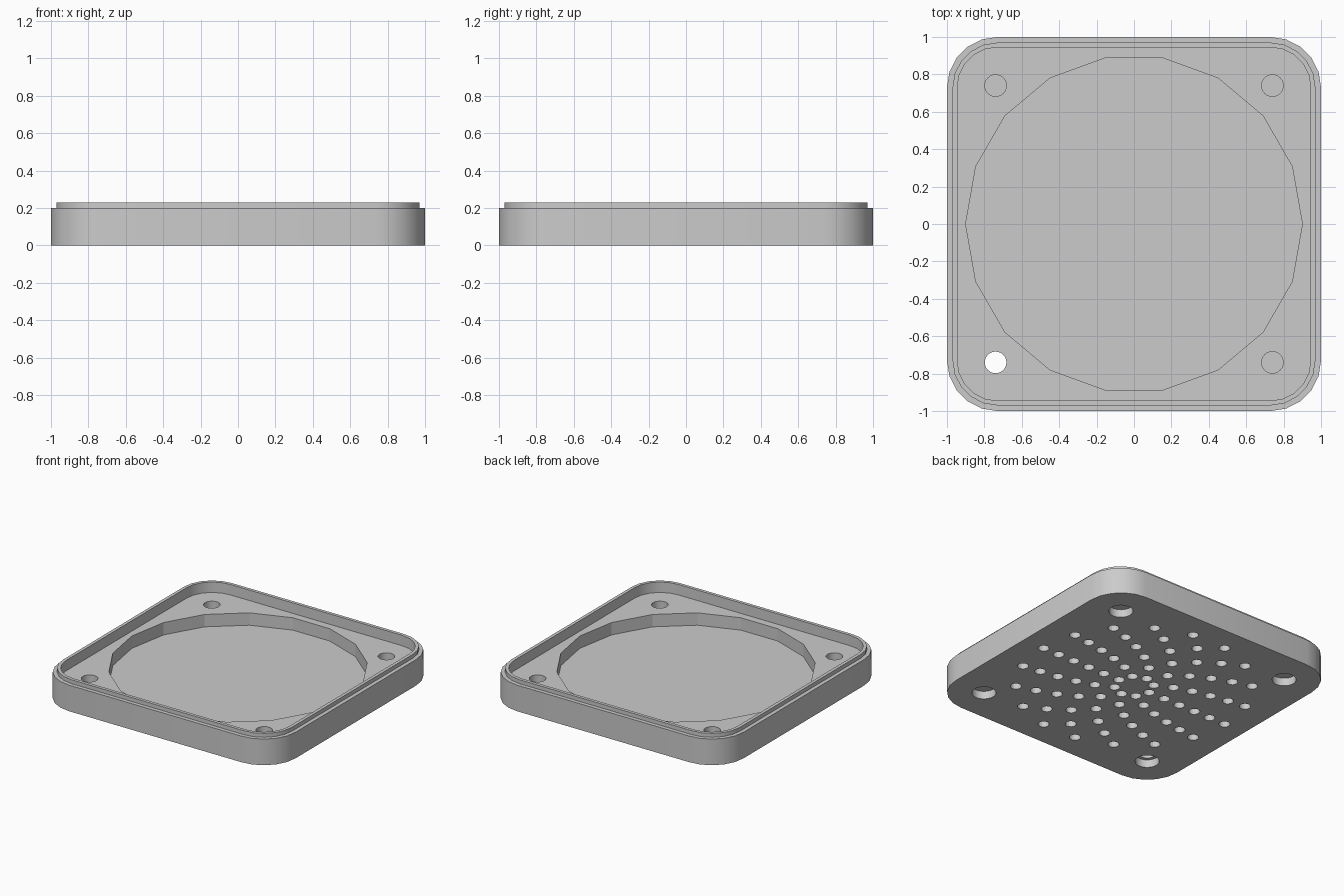
import bpy, bmesh, math
from mathutils import Matrix

default = bpy.data.objects.get("Cube")
if default:
    bpy.data.objects.remove(default, do_unlink=True)

# Single plain grey plastic
grey = bpy.data.materials.new("plain_grey")
grey.use_nodes = True
grey.diffuse_color = (0.6, 0.6, 0.6, 1)
grey.node_tree.nodes["Principled BSDF"].inputs["Base Color"].default_value = (0.6, 0.6, 0.6, 1)

CORNER = 0.27      # outer corner radius
FLOOR = 0.15       # top of the main floor
RECESS = 0.055     # floor of the round recess
BORE = 0.06        # depth of the screw head pockets
HOLE = 0.74        # screw hole offset from the centre


def finish(name, bm):
    bmesh.ops.recalc_face_normals(bm, faces=bm.faces)
    mesh = bpy.data.meshes.new(name)
    bm.to_mesh(mesh)
    bm.free()
    mesh.materials.append(grey)
    obj = bpy.data.objects.new(name, mesh)
    bpy.context.collection.objects.link(obj)
    return obj


def rounded_square(half, steps=5):
    """Outline of a square with rounded corners."""
    radius = CORNER - (1 - half)
    centre = half - radius
    points = []
    for quarter in range(4):
        middle = math.pi / 4 + quarter * math.pi / 2
        cx = math.copysign(centre, math.cos(middle))
        cy = math.copysign(centre, math.sin(middle))
        for i in range(steps + 1):
            a = (quarter + i / steps) * math.pi / 2
            points.append((cx + radius * math.cos(a), cy + radius * math.sin(a)))
    return points


def loft(name, profile):
    """Stack rounded squares given as (half width, height)."""
    bm = bmesh.new()
    rings = [[bm.verts.new((x, y, z)) for x, y in rounded_square(half)]
             for half, z in profile]
    for low, high in zip(rings, rings[1:]):
        n = len(low)
        for i in range(n):
            j = (i + 1) % n
            bm.faces.new((low[i], low[j], high[j], high[i]))
    bm.faces.new(rings[0])
    bm.faces.new(rings[-1])
    return finish(name, bm)


def cut(target, name, pegs, sides):
    """Remove cylinders given as (x, y, radius, bottom, top)."""
    bm = bmesh.new()
    for x, y, radius, bottom, top in pegs:
        bmesh.ops.create_cone(
            bm, cap_ends=True, segments=sides, radius1=radius, radius2=radius,
            depth=top - bottom,
            matrix=Matrix.Translation((x, y, (bottom + top) / 2)))
    # turn the cutter so a corner lies on the x axis
    cutter = finish(name, bm)
    cutter.hide_render = True
    mod = target.modifiers.new(name, "BOOLEAN")
    mod.operation = "DIFFERENCE"
    mod.solver = "EXACT"
    mod.object = cutter
    bpy.context.view_layer.objects.active = target
    bpy.ops.object.modifier_apply(modifier=mod.name)
    bpy.data.objects.remove(cutter, do_unlink=True)


# Tray with a stepped lip around the top
cover = loft("grille_cover", [(1, 0), (1, 0.2), (0.97, 0.2), (0.97, 0.23),
                              (0.945, 0.23), (0.945, FLOOR)])

# Eighteen-sided recess; create_cone starts on the y axis, so turn the tray
quarter_turn = Matrix.Rotation(math.pi / 2, 4, "Z")
cover.data.transform(quarter_turn)
cut(cover, "recess_cutter", [(0, 0, 0.9, RECESS, 0.4)], 18)
cover.data.transform(quarter_turn.inverted())

# Screw head pockets below, narrower shafts above, one open all the way
corners = [(sx * HOLE, sy * HOLE) for sx in (-1, 1) for sy in (-1, 1)]
cut(cover, "pocket_cutter", [(x, y, 0.084, -0.1, BORE) for x, y in corners], 24)
cut(cover, "shaft_cutter",
    [(x, y, 0.058, BORE - 0.02 if x < 0 and y < 0 else BORE + 0.01, 0.4)
     for x, y in corners], 24)

# Six rings of blind grille holes on the underside
grille = []
for ring in range(1, 7):
    count = 6 + 2 * ring
    radius = 0.82 * ring / 6
    for i in range(count):
        a = math.tau * i / count
        grille.append((radius * math.cos(a), radius * math.sin(a),
                       0.039, -0.1, RECESS - 0.005))
cut(cover, "grille_cutter", grille, 16)

# Smooth round walls, crisp edges
bpy.ops.object.select_all(action="DESELECT")
cover.select_set(True)
bpy.context.view_layer.objects.active = cover
bpy.ops.object.shade_smooth_by_angle(angle=math.radians(19))
